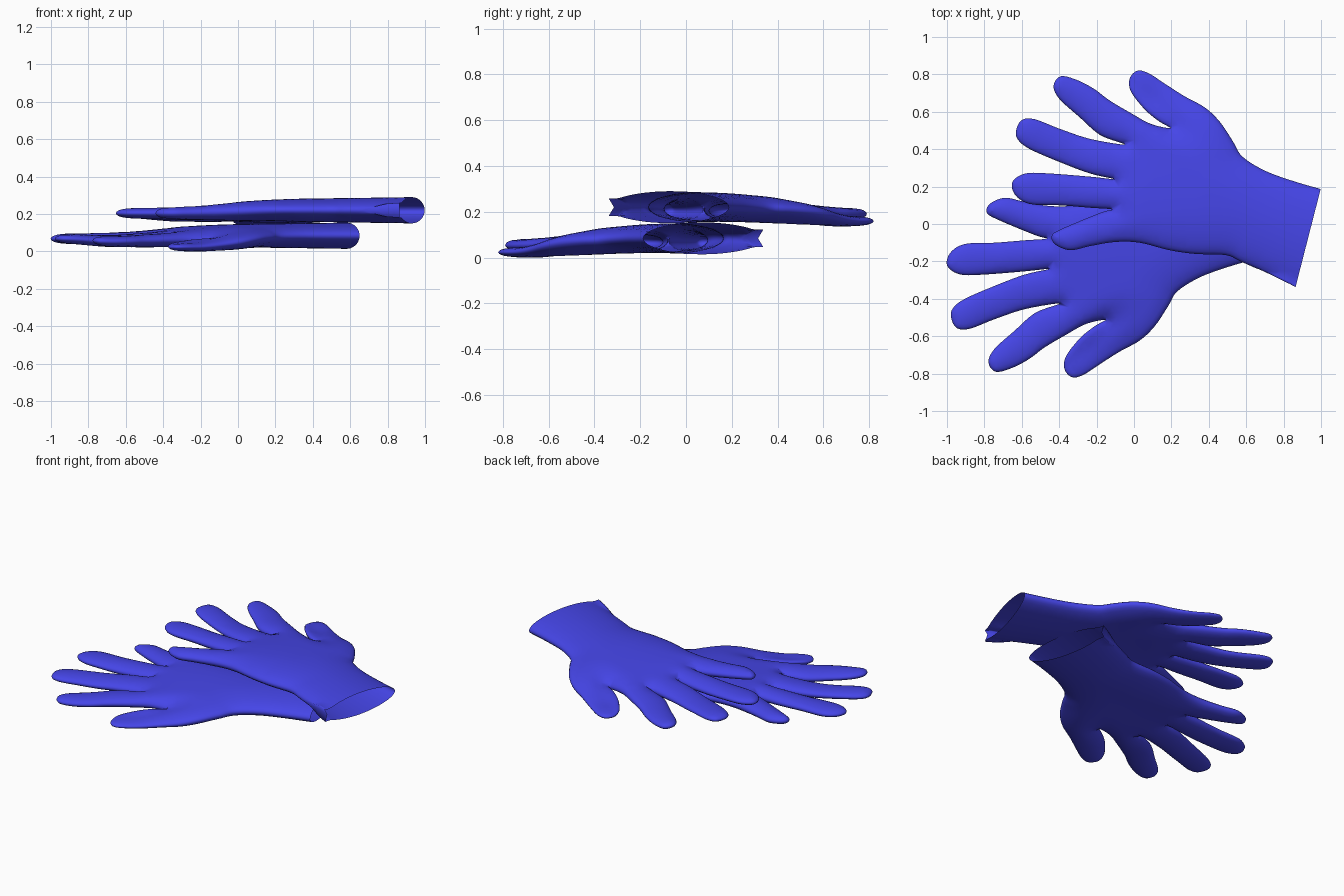
import bpy, math
from mathutils import Vector, kdtree
from mathutils.geometry import delaunay_2d_cdt

if "Cube" in bpy.data.objects:
    bpy.data.objects.remove(bpy.data.objects["Cube"])

# Glove outline seen from above, from one cuff corner round the fingers to the other
OUTLINE = [
    (.998, .187), (.85, .23), (.70, .285), (.58, .36), (.53, .44), (.46, .545), (.38, .622), (.27, .683),
    (.165, .75), (.08, .805), (.02, .82), (-.02, .785), (-.024, .73), (.005, .675), (.07, .60), (.14, .545),
    (.195, .512), (.09, .535), (-.015, .592), (-.13, .66), (-.21, .72), (-.30, .768), (-.39, .79),
    (-.43, .74), (-.40, .67), (-.29, .57), (-.18, .475), (-.05, .425),
    (-.235, .455), (-.40, .51), (-.53, .56), (-.60, .556), (-.63, .50), (-.62, .45), (-.556, .40),
    (-.395, .33), (-.235, .27), (-.105, .24),
    (-.235, .253), (-.45, .27), (-.58, .27), (-.65, .225), (-.635, .155), (-.556, .107), (-.395, .10),
    (-.235, .087), (-.12, .078),
    (-.18, .06), (-.395, -.03), (-.44, -.065), (-.42, -.11), (-.34, -.14), (-.235, -.118), (-.10, -.096),
    (.03, -.10), (.19, -.14), (.33, -.16), (.49, -.166), (.57, -.20), (.67, -.246), (.863, -.34)]


def smooth(t):
    t = max(0.0, min(1.0, t))
    return t * t * (3 - 2 * t)


def ramp(v, stops):
    for (a, fa), (b, fb) in zip(stops, stops[1:]):
        if v <= b:
            return fa + (fb - fa) * max(0, v - a) / (b - a)
    return stops[-1][1]


def spline(pts, n):
    p = [Vector(q) for q in pts]
    out = []
    for i in range(len(p) - 1):
        a, b, c, d = p[max(i - 1, 0)], p[i], p[i + 1], p[min(i + 2, len(p) - 1)]
        for k in range(n):
            t = k / n
            out.append(0.5 * (2 * b + (c - a) * t + (2 * a - 5 * b + 4 * c - d) * t * t
                              + (3 * b - a - 3 * c + d) * t ** 3))
    return out + [p[-1]]


# Flat layout: outline, cuff edge, inner contour rings and an even fill of points
side = spline(OUTLINE, 5)
kd = kdtree.KDTree(len(side))
for i, q in enumerate(side):
    kd.insert((q.x, q.y, 0), i)
kd.balance()


def edge_dist(q):
    return kd.find((q.x, q.y, 0))[2]


cuff = [side[-1].lerp(side[0], (1 - math.cos(math.pi * k / 24)) / 2) for k in range(1, 24)]
points = side + cuff
loop = len(points)
edges = [(i, (i + 1) % loop) for i in range(loop)]
for off in (.004, .014, .03):
    for i in range(1, len(side) - 1):
        t = (side[i + 1] - side[i - 1]).normalized()
        q = side[i] + Vector((-t.y, t.x)) * off
        if edge_dist(q) > off * .9:
            points.append(q)
step = .032
for j in range(-12, 32):
    for i in range(-22, 33):
        q = Vector(((i + .5 * (j % 2)) * step, j * step * .87))
        if edge_dist(q) > .042:
            points.append(q)
flat, _, tris, *_ = delaunay_2d_cdt(points, edges, [], 1, 1e-5)


def heights(q, d):
    """Centre height and half thickness of the glove at a flat point."""
    r = (q - Vector((.92, -.07))).length
    thick = ramp(r, [(0, .07), (.6, .062), (.9, .052), (1.1, .038), (1.35, .031), (1.65, .024)])
    radius = ramp(r, [(0, .265), (.65, .25), (1.05, .085), (1.7, .075)])
    # position across (s) and along (a) the thumb
    s = (q.x - .19) * .62 + (q.y - .515) * .78
    a = (q.x - .45) * -.78 + (q.y - .5) * .62
    thumb = smooth(s / .16 + .5) * smooth(a / .5 + .15)
    thick *= 1 - .38 * thumb
    h = thick * math.sqrt(max(0, 1 - (1 - min(d / radius, 1)) ** 2))
    zc = .22 - .045 * thumb - .016 * smooth((.25 - q.x) / .6) * (1 - thumb)
    zc -= .016 * smooth((q.y - .1) / .4) * smooth((.75 - q.x) / .4) * smooth((q.x + .6) / .3)
    return zc, h


def make_glove(name, mirror, shift, mat):
    verts, faces, ids = [], [], {}

    def vert(i, sign):
        q = flat[i].copy()
        d = edge_dist(q)
        rim = d < 1e-3
        key = (i, 0 if rim else sign)
        if key not in ids:
            zc, h = heights(q, 0 if rim else d)
            # inward fold along the outer side of the cuff
            w = smooth((q.x - q.y - .85) / .3)
            if rim:
                q.y += .025 * w
            else:
                h = max(h, .038 * w)
            ids[key] = len(verts)
            verts.append(Vector((q.x, q.y * mirror, zc + sign * h * (not rim))) + shift)
        return ids[key]

    for t in tris:
        for sign in (1, -1):
            f = [vert(i, sign) for i in t]
            if len(set(f)) == 3:
                faces.append(f if sign * mirror > 0 else f[::-1])
    me = bpy.data.meshes.new(name)
    me.from_pydata(verts, [], faces)
    me.polygons.foreach_set("use_smooth", [True] * len(me.polygons))
    me.materials.append(mat)
    ob = bpy.data.objects.new(name, me)
    bpy.context.collection.objects.link(ob)
    return min(v.z for v in verts)


blue = bpy.data.materials.new("blue_rubber")
blue.diffuse_color = (.06, .06, .8, 1)
blue.use_nodes = True
blue.node_tree.nodes["Principled BSDF"].inputs["Base Color"].default_value = blue.diffuse_color
# Upper glove, then its mirrored partner lying underneath on the floor
low = make_glove("upper_glove", 1, Vector((0, 0, 0)), blue)
make_glove("lower_glove", -1, Vector((-.348, 0, -low)), blue)
